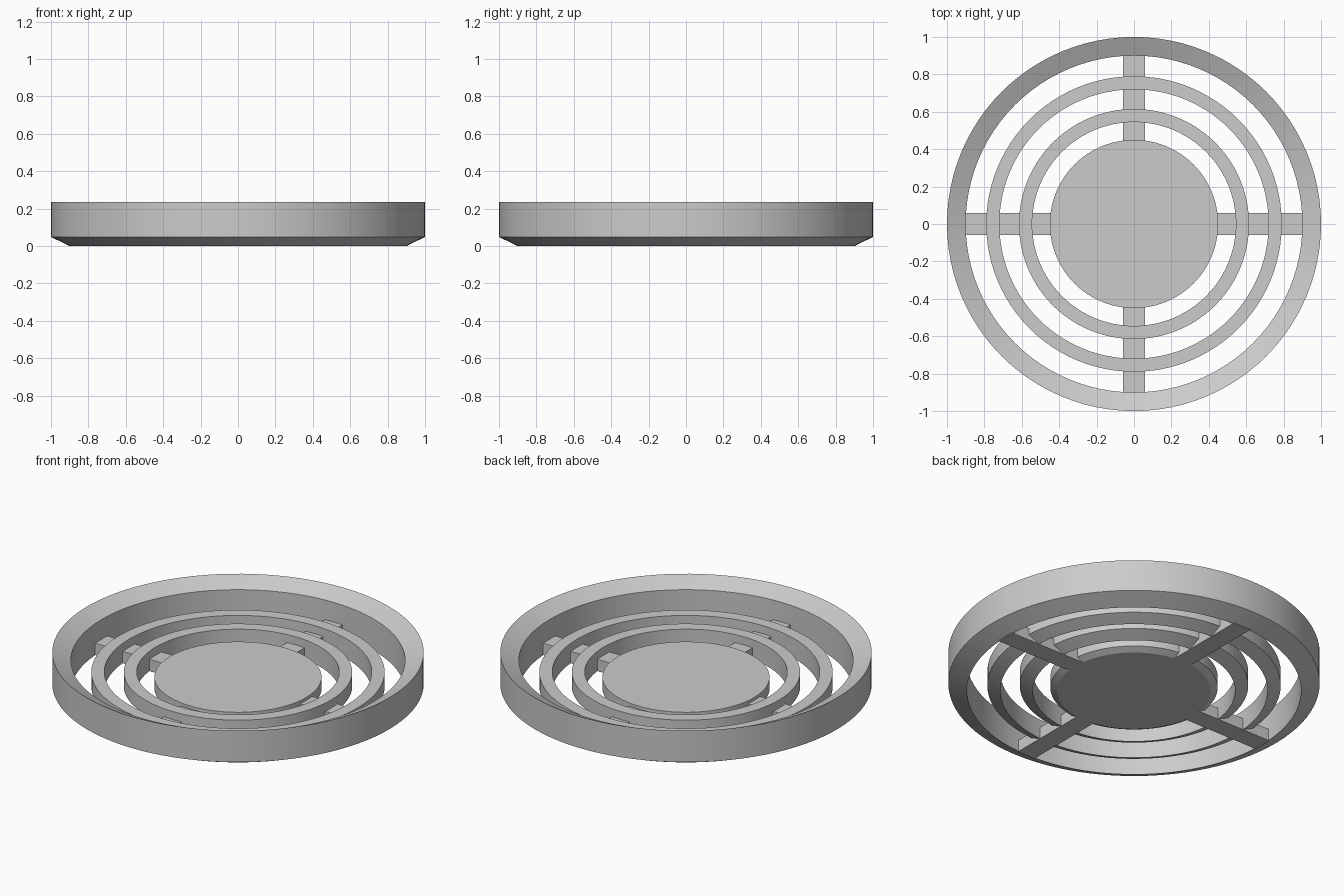
import bpy
import bmesh
from math import cos, sin, pi

SIDES = 96

if "Cube" in bpy.data.objects:
    bpy.data.objects.remove(bpy.data.objects["Cube"])

grey = bpy.data.materials.new("light_grey")
grey.use_nodes = True
colour = (0.6, 0.6, 0.6, 1)
grey.diffuse_color = colour
grey.node_tree.nodes["Principled BSDF"].inputs["Base Color"].default_value = colour


def finish(name, bm):
    """Turn a bmesh into a named, shaded object."""
    bmesh.ops.recalc_face_normals(bm, faces=bm.faces)
    mesh = bpy.data.meshes.new(name)
    bm.to_mesh(mesh)
    bm.free()
    mesh.materials.append(grey)
    obj = bpy.data.objects.new(name, mesh)
    bpy.context.collection.objects.link(obj)
    bpy.ops.object.select_all(action="DESELECT")
    obj.select_set(True)
    bpy.context.view_layer.objects.active = obj
    bpy.ops.object.shade_smooth_by_angle(angle=pi / 9)
    return obj


def turned(name, profile, closed):
    """Sweep a (radius, height) profile round z; an open one is capped flat."""
    bm = bmesh.new()
    loops = [[bm.verts.new((r * cos(2 * pi * i / SIDES), r * sin(2 * pi * i / SIDES), z))
              for i in range(SIDES)] for r, z in profile]
    pairs = list(zip(loops, loops[1:]))
    if closed:
        pairs.append((loops[-1], loops[0]))
    else:
        bm.faces.new(loops[0])
        bm.faces.new(loops[-1])
    for a, b in pairs:
        for i in range(SIDES):
            j = (i + 1) % SIDES
            bm.faces.new((a[i], a[j], b[j], b[i]))
    return finish(name, bm)


def ring(name, inner, outer, inner_top, outer_top):
    """Ring whose underside rises outwards."""
    rise = (outer - inner) * 0.48
    turned(name, [(inner, 0), (outer, rise), (outer, outer_top), (inner, inner_top)], True)


# Outer rim with an inward-sloping top
ring("outer_rim", 0.9, 1.0, 0.187, 0.235)

# Two flat-topped grille rings
ring("large_grille_ring", 0.72, 0.79, 0.118, 0.118)
ring("small_grille_ring", 0.545, 0.615, 0.118, 0.118)

# Central disc with a chamfered lower edge
turned("centre_disc", [(0.413, 0), (0.45, 0.02), (0.45, 0.088)], False)

# Four spokes from the disc to the rim
for name, dx, dy in (("left", 1, 0), ("right", -1, 0), ("front", 0, -1), ("back", 0, 1)):
    bm = bmesh.new()
    bmesh.ops.create_cube(bm, size=1)
    length, width, height, middle = 0.51, 0.115, 0.07, 0.65
    bmesh.ops.scale(bm, verts=bm.verts, vec=(
        length if dx else width, length if dy else width, height))
    bmesh.ops.translate(bm, verts=bm.verts, vec=(dx * middle, dy * middle, height / 2))
    finish(name + "_spoke", bm)
